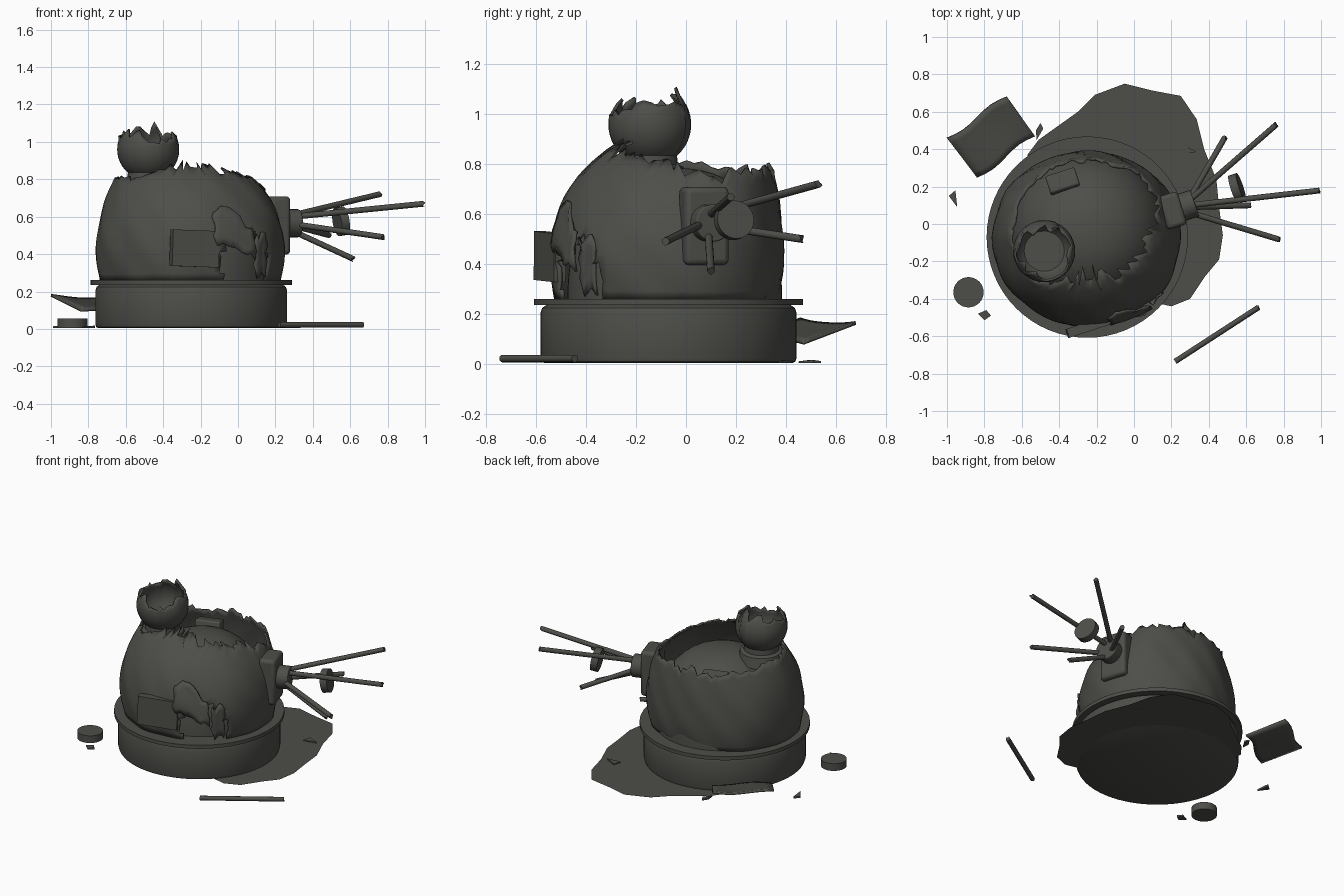
import bpy, bmesh, math, random
from mathutils import Vector, Matrix

if "Cube" in bpy.data.objects:
    bpy.data.objects.remove(bpy.data.objects["Cube"])

random.seed(7)
metal = bpy.data.materials.new("charred_metal")
metal.diffuse_color = (0.075, 0.076, 0.067, 1)
metal.use_nodes = True
metal.node_tree.nodes["Principled BSDF"].inputs["Base Color"].default_value = metal.diffuse_color
CX, CY = -0.25, -0.07          # turret axis


def finish(name, bm, thick=0.0, bevel=0.0, angle=35):
    bmesh.ops.recalc_face_normals(bm, faces=bm.faces)
    me = bpy.data.meshes.new(name)
    bm.to_mesh(me)
    bm.free()
    me.shade_smooth()
    me.set_sharp_from_angle(angle=math.radians(angle))
    me.materials.append(metal)
    ob = bpy.data.objects.new(name, me)
    bpy.context.collection.objects.link(ob)
    if thick:
        m = ob.modifiers.new("thickness", 'SOLIDIFY')
        m.thickness = thick
        m.offset = 0
    if bevel:
        m = ob.modifiers.new("bevel", 'BEVEL')
        m.width = bevel
        m.segments = 3
        m.limit_method = 'ANGLE'
    return ob


def lathe(name, cx, cy, profile, n=64, angle=35):
    bm = bmesh.new()
    rings = [[bm.verts.new((cx + r * math.cos(2 * math.pi * i / n),
                            cy + r * math.sin(2 * math.pi * i / n), z)) for i in range(n)]
             for r, z in profile]
    for a, b in zip(rings, rings[1:]):
        for i in range(n):
            j = (i + 1) % n
            bm.faces.new((a[i], a[j], b[j], b[i]))
    bm.faces.new(rings[0])
    bm.faces.new(rings[-1])
    return finish(name, bm, angle=angle)


def torn_sheet(name, cx, cy, az0, az1, na, nt, fn, keep=None, thick=0.012):
    """Curved sheet around a vertical axis; fn(azimuth, t) gives radius and height."""
    bm = bmesh.new()
    closed = az1 - az0 >= 360
    cols = []
    for i in range(na if closed else na + 1):
        az = az0 + (az1 - az0) * i / na
        a = math.radians(az)
        rim = random.uniform(-1, 1)
        col = []
        for k in range(nt + 1):
            r, z = fn(az, k / nt, rim)
            col.append((bm.verts.new((cx + r * math.cos(a), cy + r * math.sin(a), z)), az, z))
        cols.append(col)
    for i in range(na):
        c, d = cols[i], cols[(i + 1) % len(cols)]
        for k in range(nt):
            if keep and not keep(c[k][1], (c[k][2] + c[k + 1][2]) / 2):
                continue
            bm.faces.new((c[k][0], d[k][0], d[k + 1][0], c[k + 1][0]))
    bmesh.ops.delete(bm, geom=[v for v in bm.verts if not v.link_faces], context='VERTS')
    # ragged look along every torn border above the foot
    for v in bm.verts:
        if v.is_boundary and v.co.z > 0.3:
            v.co += Vector([random.uniform(-0.01, 0.01) for _ in range(3)])
    return finish(name, bm, thick=thick, angle=40)


def cylinder(name, p, q, r, n=16, torn=0.0, bevel=0.0):
    p, q = Vector(p), Vector(q)
    d = q - p
    bm = bmesh.new()
    bmesh.ops.create_cone(bm, cap_ends=True, segments=n, radius1=r, radius2=r, depth=d.length)
    for v in bm.verts:
        if v.co.z > 0:
            v.co.z -= random.uniform(0, torn)
    rot = d.to_track_quat('Z', 'Y').to_matrix().to_4x4()
    bm.transform(Matrix.Translation((p + q) / 2) @ rot)
    return finish(name, bm, bevel=bevel)


def box(name, loc, size, rot=(0, 0, 0), bevel=0.0):
    bm = bmesh.new()
    bmesh.ops.create_cube(bm, size=1)
    R = Matrix.Rotation(math.radians(rot[2]), 4, 'Z') @ Matrix.Rotation(math.radians(rot[1]), 4, 'Y') \
        @ Matrix.Rotation(math.radians(rot[0]), 4, 'X')
    bm.transform(Matrix.Translation(loc) @ R @ Matrix.Diagonal((*size, 1)))
    return finish(name, bm, bevel=bevel)


# Base drum and flange
lathe("base_drum", CX, CY, [(0.495, 0.004), (0.508, 0.010), (0.513, 0.025), (0.513, 0.205),
                            (0.506, 0.225), (0.49, 0.236)])
lathe("base_flange", CX, CY, [(0.538, 0.236), (0.538, 0.261)])

# Inner core dome, seen through the torn top
core = []
for k in range(17):
    s = math.sin(math.pi / 2 * k / 16)
    core.append((max(0.43 * (1 - s ** 2.3) ** (1 / 2.3), 0.004), 0.255 + 0.53 * s))
lathe("inner_core", CX, -0.045, core)

# Torn outer shell: azimuth, radius, dome height, rim height
SHELL = [(-180, .505, .625, .805), (-150, .495, .58, .81), (-120, .48, .53, .85), (-90, .47, .50, .88),
         (-60, .475, .50, .87), (-30, .49, .50, .83), (0, .495, .50, .79), (25, .49, .60, .76),
         (45, .48, .80, .76), (65, .46, .90, .77), (90, .452, .85, .77), (120, .465, .75, .78),
         (150, .49, .66, .79), (180, .505, .625, .805)]


def shell_params(az):
    for a, b in zip(SHELL, SHELL[1:]):
        if a[0] <= az <= b[0]:
            f = (az - a[0]) / (b[0] - a[0])
            return [u + (v - u) * f for u, v in zip(a[1:], b[1:])]


def shell_radius(az, z):
    R, H, _ = shell_params(az)
    if z < 0.42:
        r = R - 0.02 * ((0.42 - z) / 0.16) ** 2
    else:
        r = R * math.sqrt(max(0.03, 1 - ((z - 0.42) / H) ** 2))
    a = math.radians(az)
    return r + 0.006 * math.sin(9 * a + 8 * z) * math.sin(14 * z + 3 * a)   # dents


def shell(az, t, rim):
    top = shell_params(az)[2] + rim * (0.012 if abs(az) > 120 else 0.035)
    z = 0.26 + (top - 0.26) * t
    return shell_radius(az, z), z


def outside_breach(az, z):
    top = 0.47 + 0.04 * math.sin(az * 0.9) + 0.03 * math.sin(az * 0.37)
    return not (-74 + 25 * abs(z - 0.4) < az < -36 - 20 * abs(z - 0.35) and z < top)


torn_sheet("outer_shell", CX, CY, -180, 180, 96, 16, shell, outside_breach)


# Sheet peeled outward over the front breach
def peel(az, t, rim):
    f = (az + 75) / 27
    lo, hi = 0.47 - 0.10 * f, 0.53 + 0.13 * math.sin(math.pi * min(1, 0.2 + f))
    z = lo + (hi - lo) * t + rim * 0.02
    return shell_radius(az, z) + 0.012 + 0.015 * f, z


torn_sheet("peeled_sheet", CX, CY, -75, -48, 9, 5, peel)
torn_sheet("breach_fragment", CX, CY, -46, -36, 4, 5,
           lambda az, t, rim: (0.485 + 0.01 * t, 0.29 + 0.21 * t + 0.02 * rim))

# Front hatch and roof box
box("front_hatch", (-0.232, -0.545, 0.43), (0.262, 0.05, 0.195), (0, 2, 18))
box("roof_box", (-0.38, 0.225, 0.69), (0.165, 0.10, 0.10), (-12, 0, 18), 0.012)

# Broken round sensor on its neck
SX, SY, SZ, SR = -0.48, -0.145, 0.96, 0.16
lathe("sensor_neck", SX, SY, [(0.15, 0.72), (0.135, 0.79), (0.112, 0.80), (0.108, 0.85)], 32)


def globe(az, t, rim):
    top = 31 + 13 * rim + 8 * math.sin(math.radians(az - 20))
    if 60 < az < 72:
        top = 60
    e = math.radians(-75 + (top + 75) * t)
    return SR * math.cos(e) + (0.02 * t ** 4 if top > 55 else 0), SZ + SR * math.sin(e)


torn_sheet("sensor_globe", SX, SY, -180, 180, 36, 12, globe)

# Gun mount, hub, bent barrels and loose muzzle disc
box("gun_mount", (0.205, 0.072, 0.553), (0.11, 0.185, 0.312), (0, 0, 17), 0.022)
cylinder("gun_hub", (0.23, 0.08, 0.565), (0.325, 0.112, 0.565), 0.075, 24, bevel=0.006)
BARRELS = [((0.30, 0.13, 0.61), (0.765, 0.535, 0.722)), ((0.30, 0.14, 0.55), (0.49, 0.47, 0.50)),
           ((0.30, 0.10, 0.60), (1.0, 0.18, 0.67)), ((0.30, 0.06, 0.56), (0.785, -0.085, 0.49)),
           ((0.30, 0.09, 0.52), (0.625, 0.10, 0.37))]
for i, (p, q) in enumerate(BARRELS):
    cylinder(f"barrel_{i + 1}", p, q, 0.0155, 12, torn=0.02)
cylinder("muzzle_disc", (0.53, 0.185, 0.572), (0.572, 0.199, 0.579), 0.077, 28)

# Debris on the ground
cylinder("fallen_barrel", (0.22, -0.735, 0.022), (0.675, -0.44, 0.022), 0.015, 12, torn=0.02)
cylinder("fallen_disc", (-0.885, -0.365, 0.006), (-0.885, -0.365, 0.056), 0.081, 32)

# Bent plate leaning on the drum
bm = bmesh.new()
A, B, C, D = (Vector(c) for c in ((-1, .46, .18), (-.68, .68, .165), (-.53, .47, .085), (-.84, .25, .10)))
N = 8
grid = []
for i in range(N + 1):
    u = i / N
    row = []
    for j in range(N + 1):
        v = j / N
        p = A.lerp(B, u).lerp(D.lerp(C, u), v)
        p.z -= 0.012 * math.sin(math.pi * u) * math.cos(math.pi * v * 0.8)
        edge = 0.012 * math.sin(math.pi * 2 * u)
        row.append(bm.verts.new(p + Vector((0.5 * edge, -edge, 0))))
    grid.append(row)
for i in range(N):
    for j in range(N):
        bm.faces.new((grid[i][j], grid[i + 1][j], grid[i + 1][j + 1], grid[i][j + 1]))
finish("fallen_plate", bm, thick=0.015)


def flat_piece(name, pts, z, thick):
    bm = bmesh.new()
    f = bm.faces.new([bm.verts.new((x, y, z)) for x, y in pts])
    if thick:
        ext = bmesh.ops.extrude_face_region(bm, geom=[f])
        for v in ext["geom"]:
            if isinstance(v, bmesh.types.BMVert):
                v.co.z += thick * random.uniform(0.6, 1.4)
        return finish(name, bm)
    ob = finish(name, bm)
    if ob.data.polygons[0].normal.z < 0:
        ob.data.flip_normals()
    return ob


# Scorched ground patch
flat_piece("scorch_patch", [(-.57, .37), (-.51, .45), (-.30, .60), (-.21, .69), (-.05, .75), (.09, .715),
                            (.25, .685), (.335, .56), (.375, .40), (.44, .24), (.455, .09), (.475, -.06),
                            (.455, -.19), (.38, -.28), (.30, -.40), (.20, -.44), (.02, -.40), (-.25, -.45),
                            (-.55, -.25)], 0.006, 0)

# Small shards
SHARDS = [[(-.99, .15), (-.955, .18), (-.945, .09)], [(-.835, -.48), (-.79, -.46), (-.765, -.49), (-.80, -.515)],
          [(.26, .425), (.335, .385), (.245, .37)], [(-.525, .50), (-.50, .54), (-.485, .51), (-.52, .45)]]
for i, pts in enumerate(SHARDS):
    flat_piece(f"shard_{i + 1}", pts, 0.004, 0.01)
